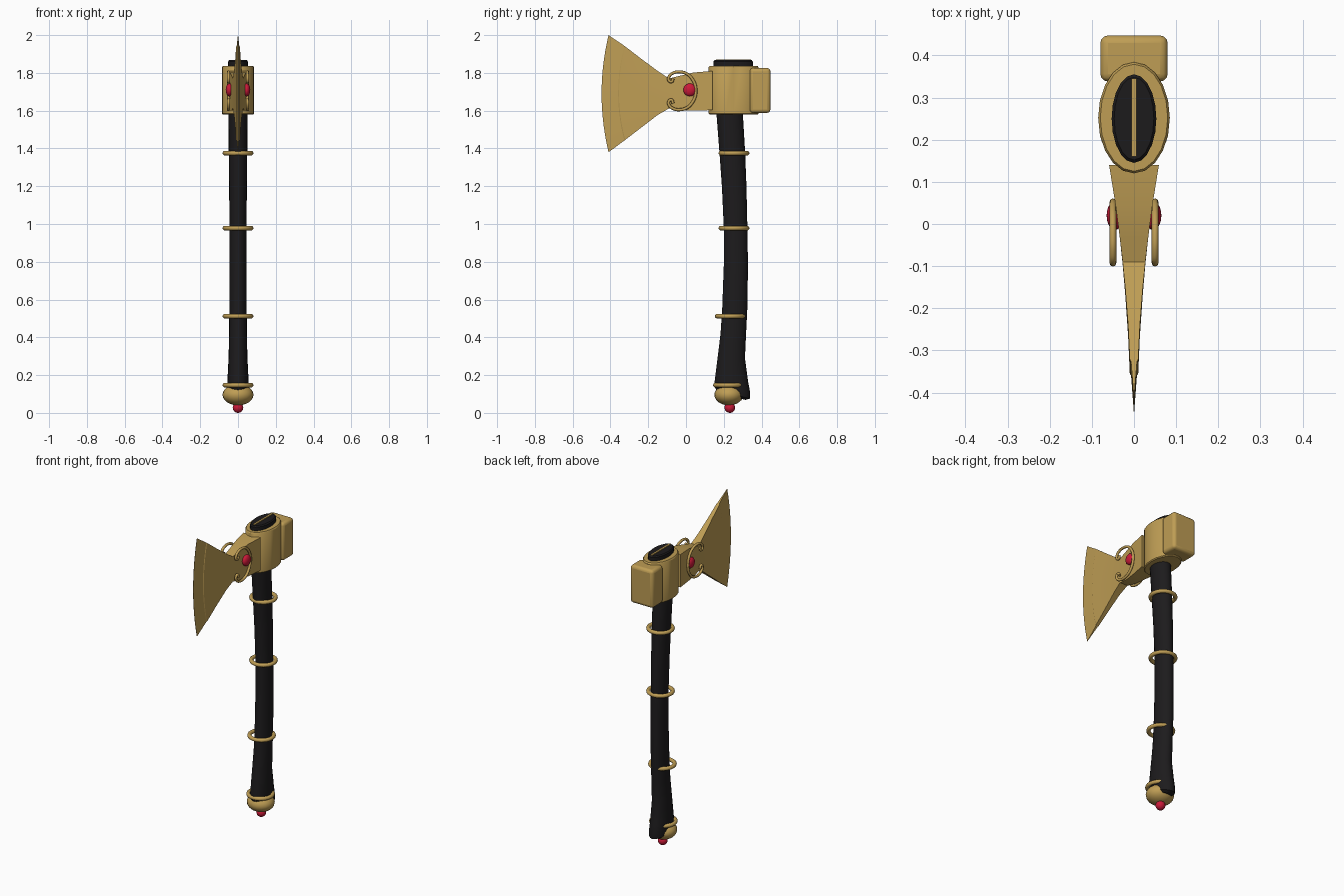
import bpy, bmesh
from math import sin, cos, pi, radians

if "Cube" in bpy.data.objects:
    bpy.data.objects.remove(bpy.data.objects["Cube"])


def material(name, rgb):
    m = bpy.data.materials.new(name)
    m.diffuse_color = (*rgb, 1)
    m.use_nodes = True
    m.node_tree.nodes["Principled BSDF"].inputs["Base Color"].default_value = m.diffuse_color
    return m


GOLD = material("gold", (0.52, 0.34, 0.09))
BLACK = material("black_wood", (0.012, 0.011, 0.012))
RED = material("red_gem", (0.6, 0.01, 0.04))


def finish(ob, name, mat, angle=35):
    ob.name = name
    ob.data.materials.append(mat)
    bpy.ops.object.select_all(action='DESELECT')
    ob.select_set(True)
    bpy.context.view_layer.objects.active = ob
    bpy.ops.object.shade_smooth_by_angle(angle=radians(angle))
    return ob


def loft(name, rings, mat, closed=True, angle=35):
    """Skin a list of equal-length point rings and cap both ends."""
    bm = bmesh.new()
    rows = [[bm.verts.new(p) for p in r] for r in rings]
    n = len(rows[0])
    for a, b in zip(rows, rows[1:]):
        for i in range(n):
            j = (i + 1) % n
            bm.faces.new((a[i], a[j], b[j], b[i]))
    bm.faces.new(rows[0])
    bm.faces.new(rows[-1])
    bmesh.ops.remove_doubles(bm, verts=bm.verts, dist=1e-5)
    bmesh.ops.recalc_face_normals(bm, faces=bm.faces)
    me = bpy.data.meshes.new(name)
    bm.to_mesh(me)
    bm.free()
    ob = bpy.data.objects.new(name, me)
    bpy.context.collection.objects.link(ob)
    return finish(ob, name, mat, angle)


def ellipse(cy, rx, ry, z, tilt=0, n=20):
    return [(rx * cos(2 * pi * i / n), cy + ry * sin(2 * pi * i / n),
             z + tilt * ry * sin(2 * pi * i / n)) for i in range(n)]


def ball(name, loc, size, mat):
    bpy.ops.mesh.primitive_uv_sphere_add(segments=20, ring_count=12, radius=1, location=loc)
    ob = bpy.context.object
    ob.scale = size
    return finish(ob, name, mat)


def box(name, lo, hi, bevel, mat):
    bpy.ops.mesh.primitive_cube_add(size=1, location=[(a + b) / 2 for a, b in zip(lo, hi)])
    ob = bpy.context.object
    ob.scale = [b - a for a, b in zip(lo, hi)]
    bpy.ops.object.transform_apply(location=False, rotation=False, scale=True)
    if bevel:
        mod = ob.modifiers.new("bevel", 'BEVEL')
        mod.width, mod.segments = bevel, 3
    return finish(ob, name, mat)


# curved wooden handle: front y, back y, half width, z, tilt
sections = [(0.185, 0.315, 0.040, 0.085, -0.25), (0.16, 0.338, 0.054, 0.098, -0.25),
            (0.150, 0.340, 0.057, 0.125, -0.2), (0.152, 0.328, 0.056, 0.17, 0),
            (0.167, 0.312, 0.050, 0.29, 0), (0.183, 0.318, 0.047, 0.42, 0),
            (0.192, 0.325, 0.046, 0.56, 0), (0.200, 0.328, 0.045, 0.78, 0),
            (0.200, 0.325, 0.045, 0.98, 0), (0.190, 0.320, 0.047, 1.2, 0),
            (0.177, 0.313, 0.049, 1.38, 0), (0.160, 0.300, 0.051, 1.60, 0)]
loft("handle", [ellipse((a + b) / 2, w, (b - a) / 2, z, t) for a, b, w, z, t in sections], BLACK)

# axe eye, handle end and wedge
loft("axe_eye", [ellipse(0.252, rx, ry, z) for rx, ry, z in
                 [(0.080, 0.127, 1.58), (0.085, 0.132, 1.585), (0.085, 0.132, 1.83),
                  (0.080, 0.127, 1.837)]], GOLD)
loft("handle_end", [ellipse(0.25, rx, ry, z) for rx, ry, z in
                    [(0.053, 0.105, 1.80), (0.053, 0.105, 1.86), (0.047, 0.098, 1.867)]], BLACK)
box("wedge", (-0.006, 0.16, 1.82), (0.006, 0.345, 1.872), 0, GOLD)

# hammer poll behind the eye
box("poll", (-0.08, 0.338, 1.588), (0.08, 0.447, 1.826), 0.018, GOLD)

# blade: y at corners, y at middle, bottom z, top z, half thickness
stations = [(0.14, 0.14, 1.603, 1.81, 0.059), (0.04, 0.04, 1.600, 1.802, 0.043),
            (-0.03, -0.03, 1.600, 1.785, 0.034), (-0.09, -0.095, 1.612, 1.77, 0.027),
            (-0.15, -0.165, 1.577, 1.81, 0.021), (-0.24, -0.265, 1.508, 1.877, 0.014),
            (-0.322, -0.355, 1.445, 1.94, 0.010), (-0.326, -0.359, 1.442, 1.943, 0.007),
            (-0.41, -0.447, 1.38, 2.0, 0.0004)]
N = 14
rings = []
for y0, ym, zb, zt, w in stations:
    side = []
    for k in range(N + 1):
        t = k / N
        side.append((y0 + (ym - y0) * 4 * t * (1 - t), zb + (zt - zb) * t))
    rings.append([(w, y, z) for y, z in side] + [(-w, y, z) for y, z in reversed(side)])
loft("blade", rings, GOLD, angle=25)

# gems and curled scrolls on both cheeks
half = [(-0.068, 0.066), (-0.077, 0.048), (-0.091, 0.056), (-0.088, 0.078), (-0.066, 0.095),
        (-0.03, 0.100), (0.008, 0.088), (0.036, 0.058), (0.050, 0.024)]
path = half + [(y, -z) for y, z in reversed(half)]
for s, label in ((1, "right"), (-1, "left")):
    ball("cheek_gem_" + label, (s * 0.045, 0.02, 1.71), (0.02, 0.034, 0.034), RED)
    cu = bpy.data.curves.new("scroll", 'CURVE')
    cu.dimensions = '3D'
    cu.bevel_depth, cu.bevel_resolution, cu.resolution_u = 0.008, 2, 5
    cu.use_fill_caps = True
    sp = cu.splines.new('BEZIER')
    sp.bezier_points.add(len(path) - 1)
    for bp, (y, z) in zip(sp.bezier_points, path):
        bp.co = (s * 0.05, y, 1.705 + z)
        bp.handle_left_type = bp.handle_right_type = 'AUTO'
    ob = bpy.data.objects.new("scroll", cu)
    bpy.context.collection.objects.link(ob)
    bpy.ops.object.select_all(action='DESELECT')
    ob.select_set(True)
    bpy.context.view_layer.objects.active = ob
    bpy.ops.object.convert(target='MESH')
    finish(bpy.context.object, "scroll_" + label, GOLD, 50)

# handle rings
for i, (y, z) in enumerate([(0.225, 0.147), (0.235, 0.512), (0.254, 0.978), (0.254, 1.375)]):
    bpy.ops.mesh.primitive_torus_add(location=(0, y, z), major_radius=0.07, minor_radius=0.012,
                                     major_segments=32, minor_segments=10)
    finish(bpy.context.object, f"handle_ring_{i + 1}", GOLD, 50)

# pommel and its gem
ball("pommel", (0, 0.227, 0.096), (0.082, 0.077, 0.056), GOLD)
ball("pommel_gem", (0, 0.232, 0.028), (0.028, 0.028, 0.028), RED)
